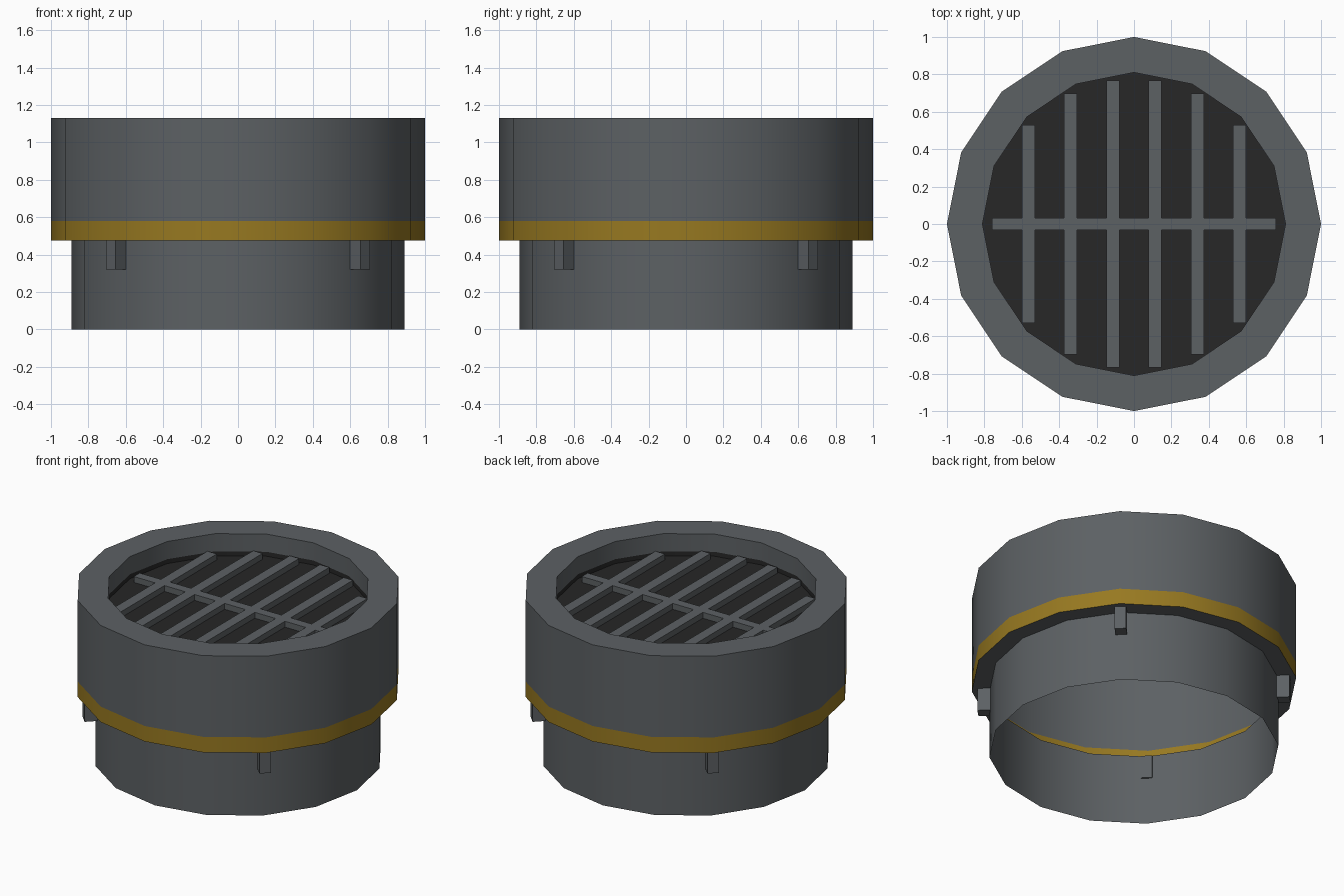
import bpy, bmesh, math
from mathutils import Matrix

if "Cube" in bpy.data.objects:
    bpy.data.objects.remove(bpy.data.objects["Cube"])

SIDES = 16


def material(name, color):
    m = bpy.data.materials.new(name)
    m.diffuse_color = (*color, 1)
    m.use_nodes = True
    m.node_tree.nodes["Principled BSDF"].inputs["Base Color"].default_value = m.diffuse_color
    return m


grey = material("slate grey", (0.108, 0.119, 0.127))
yellow = material("mustard yellow", (0.31, 0.19, 0.015))
dark = material("near black", (0.02, 0.02, 0.02))


def finish(bm, name, mats, smooth=False):
    me = bpy.data.meshes.new(name)
    bm.to_mesh(me)
    bm.free()
    ob = bpy.data.objects.new(name, me)
    bpy.context.collection.objects.link(ob)
    for m in mats:
        me.materials.append(m)
    if smooth:
        bpy.ops.object.select_all(action='DESELECT')
        ob.select_set(True)
        bpy.context.view_layer.objects.active = ob
        bpy.ops.object.shade_smooth_by_angle(angle=math.radians(30))
    return ob


def lathe(name, profile, mats, bands=(), cap=False):
    """Spin (radius, height) points; bands gives a material index per profile segment."""
    bm = bmesh.new()
    rings = []
    for r, z in profile:
        rings.append([bm.verts.new((r * math.cos(math.tau * i / SIDES),
                                    r * math.sin(math.tau * i / SIDES), z))
                      for i in range(SIDES)])
    for k in range(len(rings) - 1):
        a, b = rings[k], rings[k + 1]
        for i in range(SIDES):
            j = (i + 1) % SIDES
            f = bm.faces.new((a[i], a[j], b[j], b[i]))
            f.material_index = bands[k] if bands else 0
    if cap:
        bm.faces.new(rings[-1])
    return finish(bm, name, mats, smooth=True)


def box(name, size, loc, mat, angle=0):
    bm = bmesh.new()
    bmesh.ops.create_cube(bm, size=1, matrix=Matrix.Rotation(angle, 4, 'Z')
                          @ Matrix.Translation(loc) @ Matrix.Diagonal((*size, 1)))
    return finish(bm, name, [mat])


# Hollow housing: narrow neck, yellow stripe, wide collar, rim and inner wall
lathe("housing",
      [(0.89, 0), (0.89, 0.475), (1, 0.475), (1, 0.58), (1, 1.13), (0.81, 1.13), (0.81, 1.01)],
      [grey, yellow], bands=(0, 0, 1, 0, 0, 0))

# Dark recessed backing behind the grille
lathe("grille_backing", [(0.81, 1.01), (0.81, 0.98)], [dark], cap=True)

# Grille bars, each trimmed to the round opening
BAR_Z, BAR_H = 1.0, 0.04
for i in range(6):
    x = -0.565 + i * 0.226
    box("grille_bar", (0.07, 2 * math.sqrt(0.775 ** 2 - x * x), BAR_H), (x, 0, BAR_Z), grey)
box("grille_crossbar", (1.52, 0.062, BAR_H), (0, 0, BAR_Z), grey)

# Four locking lugs on the neck
for k in range(4):
    box("lug", (0.085, 0.071, 0.155), (0.92, 0, 0.3975), grey, math.radians(45 + 90 * k))
